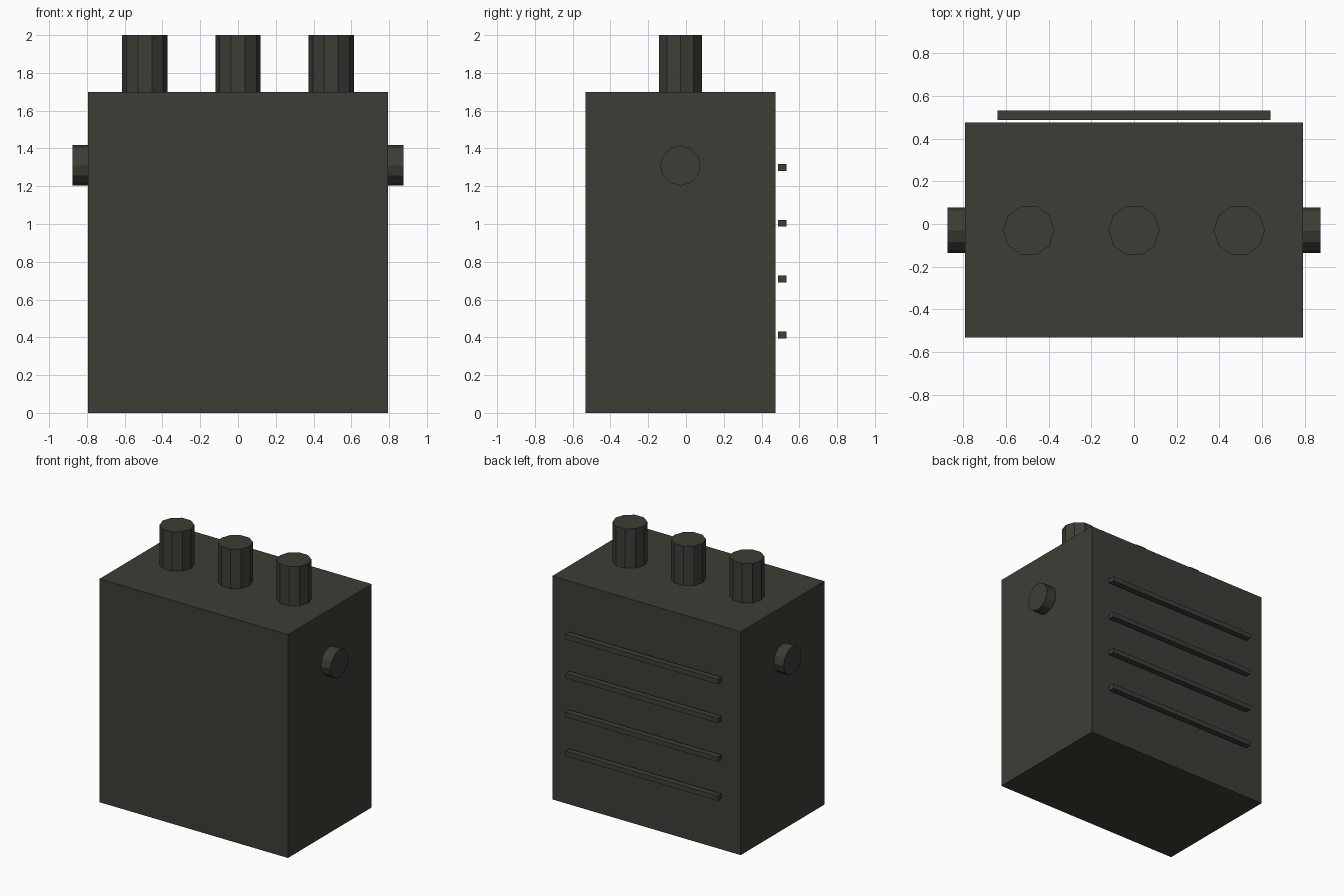
import bpy, math
from mathutils import Matrix

if "Cube" in bpy.data.objects:
    bpy.data.objects.remove(bpy.data.objects["Cube"])

# One dark olive grey for the whole model
mat = bpy.data.materials.new("dark olive grey")
mat.diffuse_color = (0.048, 0.046, 0.037, 1)
mat.use_nodes = True
mat.node_tree.nodes["Principled BSDF"].inputs["Base Color"].default_value = mat.diffuse_color

YC = -0.03  # depth centre of body and knobs


def finish(name):
    ob = bpy.context.object
    ob.name = ob.data.name = name
    ob.data.materials.append(mat)
    return ob


def box(name, lo, hi):
    bpy.ops.mesh.primitive_cube_add(size=1)
    ob = finish(name)
    size = [b - a for a, b in zip(lo, hi)]
    mid = [(a + b) / 2 for a, b in zip(lo, hi)]
    ob.data.transform(Matrix.Translation(mid) @ Matrix.Diagonal((*size, 1)))
    return ob


def cylinder(name, sides, radius, depth, centre, spin):
    bpy.ops.mesh.primitive_cylinder_add(vertices=sides, radius=radius, depth=depth)
    ob = finish(name)
    ob.data.transform(Matrix.Translation(centre) @ spin)
    return ob


# Main casing
box("casing", (-0.793, -0.532, 0), (0.793, 0.475, 1.7))

# Three ten-sided posts on top, corners pointing along x
for i, x in enumerate((-0.493, 0, 0.493)):
    cylinder(f"top_post_{i + 1}", 10, 0.12, 0.31, (x, YC, 1.845),
             Matrix.Rotation(math.pi / 2, 4, 'Z'))

# Twelve-sided side studs
for side, label in ((-1, "left"), (1, "right")):
    cylinder(f"{label}_stud", 12, 0.107, 0.095, (side * 0.8275, YC, 1.31),
             Matrix.Rotation(math.pi / 2, 4, 'Y'))

# Four bars standing just off the back face
for i in range(4):
    z = 0.412 + i * 0.296
    box(f"back_bar_{i + 1}", (-0.64, 0.487, z - 0.0185), (0.64, 0.532, z + 0.0185))
